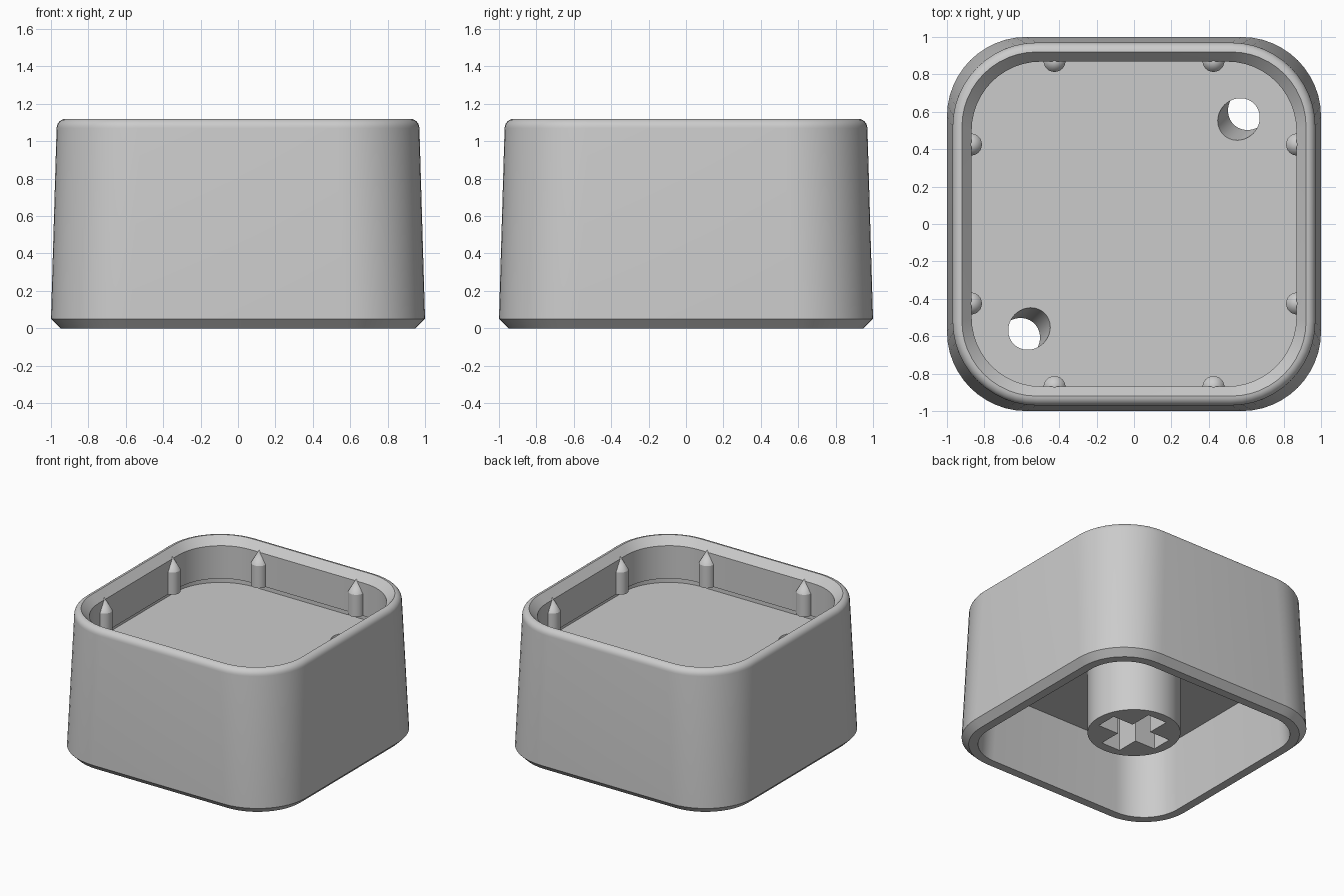
import bpy, bmesh, math
from mathutils import Vector, Matrix

cube = bpy.data.objects.get("Cube")
if cube:
    bpy.data.objects.remove(cube, do_unlink=True)

grey = bpy.data.materials.new("light_grey_plastic")
grey.use_nodes = True
colour = (0.6, 0.6, 0.6, 1)
grey.diffuse_color = colour
grey.node_tree.nodes["Principled BSDF"].inputs["Base Color"].default_value = colour


def make_object(name, bm):
    bmesh.ops.recalc_face_normals(bm, faces=bm.faces)
    mesh = bpy.data.meshes.new(name)
    bm.to_mesh(mesh)
    bm.free()
    obj = bpy.data.objects.new(name, mesh)
    bpy.context.collection.objects.link(obj)
    mesh.materials.append(grey)
    return obj


def activate(obj):
    bpy.ops.object.select_all(action='DESELECT')
    obj.select_set(True)
    bpy.context.view_layer.objects.active = obj


def smooth(obj):
    activate(obj)
    bpy.ops.object.shade_smooth_by_angle(angle=math.radians(30))


def cut(obj, cutter):
    mod = obj.modifiers.new("cut", 'BOOLEAN')
    mod.operation = 'DIFFERENCE'
    mod.solver = 'EXACT'
    mod.object = cutter
    activate(obj)
    bpy.ops.object.modifier_apply(modifier=mod.name)
    bpy.data.objects.remove(cutter, do_unlink=True)


def rounded_square(half, radius, z, steps=12):
    points = []
    for corner in range(4):
        mid = math.radians(45 + 90 * corner)
        cx = math.copysign(half - radius, math.cos(mid))
        cy = math.copysign(half - radius, math.sin(mid))
        for i in range(steps + 1):
            a = math.radians(90 * (corner + i / steps))
            points.append((cx + radius * math.cos(a), cy + radius * math.sin(a), z))
    return points


def loft(name, sections):
    bm = bmesh.new()
    rings = [[bm.verts.new(p) for p in rounded_square(*s)] for s in sections]
    for low, high in zip(rings, rings[1:]):
        n = len(low)
        for i in range(n):
            j = (i + 1) % n
            bm.faces.new((low[i], low[j], high[j], high[i]))
    bm.faces.new(rings[0])
    bm.faces.new(rings[-1])
    return make_object(name, bm)


def cylinder(name, radius, start, end, segments=48):
    start, end = Vector(start), Vector(end)
    axis = end - start
    turn = axis.to_track_quat('Z', 'Y').to_matrix().to_4x4()
    bm = bmesh.new()
    bmesh.ops.create_cone(bm, cap_ends=True, segments=segments, radius1=radius,
                          radius2=radius, depth=axis.length,
                          matrix=Matrix.Translation((start + end) / 2) @ turn)
    return make_object(name, bm)


def box(name, size, centre):
    bm = bmesh.new()
    bmesh.ops.create_cube(bm, size=1, matrix=Matrix.Translation(centre) @ Matrix.Diagonal((*size, 1)))
    return make_object(name, bm)


# Shell: lower ceiling, inner skirt, bottom chamfer, outer wall, rim,
# tray wall and the undercut groove around the tray floor
CEILING, FLOOR, LEDGE, TOP = 0.56, 0.75, 0.80, 1.12
fillet = 0.05
sections = [(0.86, 0.31, CEILING), (0.883, 0.31, 0), (0.95, 0.375, 0), (1.0, 0.425, 0.05)]
for i in range(7):
    a = math.radians(15 * i)
    inset = fillet * (1 - math.cos(a))
    sections.append((0.97 - inset, 0.45 - inset, TOP - fillet + fillet * math.sin(a)))
sections += [(0.868, 0.368, TOP - 0.06), (0.868, 0.368, LEDGE),
             (0.908, 0.403, LEDGE), (0.908, 0.403, FLOOR)]
shell = loft("shell", sections)

# Slanted holes in opposite corners
for s in (1, -1):
    top = Vector((0.56 * s, 0.56 * s, FLOOR))
    lean = Vector((0.055 * s, 0.055 * s, CEILING - FLOOR))
    cut(shell, cylinder("hole_cutter", 0.108, top - lean * 0.8, top + lean * 1.8))
smooth(shell)

# Central stem with a cross socket
stem = cylinder("stem", 0.333, (0, 0, 0.055), (0, 0, CEILING + 0.01), 64)
for w, d in ((0.52, 0.165), (0.165, 0.52)):
    cut(stem, box("socket_cutter", (w, d, 0.6), (0, 0, 0.22)))
smooth(stem)

# Pointed pegs, two on each tray wall, ending above the groove
for side in range(4):
    for offset in (-0.425, 0.425):
        place = Matrix.Rotation(side * math.pi / 2, 4, 'Z') @ Matrix.Translation((0.872, offset, 0))
        bm = bmesh.new()
        rings = []
        for z in (LEDGE, 0.975):
            rings.append([bm.verts.new((0.059 * math.cos(k * math.pi / 12),
                                        0.059 * math.sin(k * math.pi / 12), z)) for k in range(24)])
        tip = bm.verts.new((0, 0, 1.075))
        for k in range(24):
            n = (k + 1) % 24
            bm.faces.new((rings[0][k], rings[0][n], rings[1][n], rings[1][k]))
            bm.faces.new((rings[1][k], rings[1][n], tip))
        bm.faces.new(rings[0])
        bm.transform(place)
        smooth(make_object("peg", bm))
